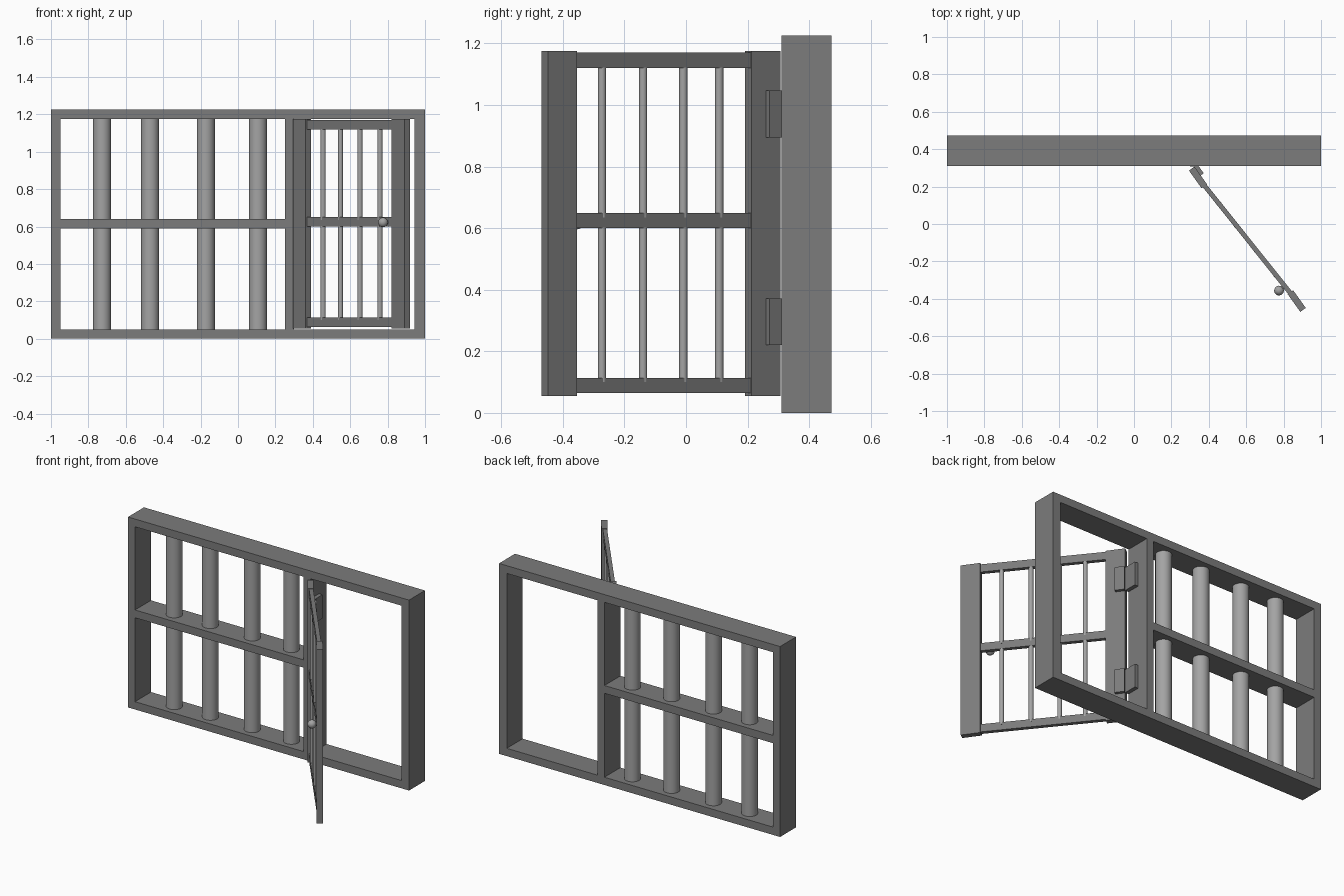
import bpy
from math import atan2, pi, radians
from mathutils import Matrix, Vector

if "Cube" in bpy.data.objects:
    bpy.data.objects.remove(bpy.data.objects["Cube"])


def material(name, v):
    m = bpy.data.materials.new(name)
    m.diffuse_color = (v, v, v, 1)
    m.use_nodes = True
    m.node_tree.nodes["Principled BSDF"].inputs["Base Color"].default_value = m.diffuse_color
    return m


DARK, STEEL = material("dark_iron", 0.2), material("steel", 0.37)


def box(name, lo, hi, m=Matrix()):
    """Dark box between two corners, placed by matrix m."""
    lo, hi = Vector(lo), Vector(hi)
    bpy.ops.mesh.primitive_cube_add(size=1)
    o = bpy.context.object
    o.name = name
    o.data.transform(Matrix.Translation((lo + hi) / 2) @ Matrix.Diagonal((*(hi - lo), 1)))
    o.data.materials.append(DARK)
    o.matrix_world = m


def rod(name, x, y, z0, z1, r, m=Matrix(), sides=32):
    """Round steel bar along local z."""
    bpy.ops.mesh.primitive_cylinder_add(vertices=sides, radius=r, depth=z1 - z0)
    o = bpy.context.object
    o.name = name
    bpy.ops.object.shade_smooth_by_angle()
    o.data.transform(Matrix.Translation((x, y, (z0 + z1) / 2)))
    o.data.materials.append(STEEL)
    o.matrix_world = m


# Fixed frame
Y0, Y1, H, T = 0.31, 0.472, 1.225, 0.05
box("frame_bottom", (-1, Y0, 0), (1, Y1, T))
box("frame_top", (-1, Y0, H - T), (1, Y1, H))
for name, x0, x1 in (("left", -1, -0.95), ("middle", 0.25, 0.30), ("right", 0.945, 1)):
    box(f"frame_post_{name}", (x0, Y0, T), (x1, Y1, H - T))
box("frame_cross_rail", (-0.95, Y0, 0.59), (0.25, Y1, 0.64))

# Thick bars of the fixed side
for x in (-0.727, -0.47, -0.172, 0.107):
    rod("frame_bar_lower", x, 0.391, T, 0.59, 0.048)
    rod("frame_bar_upper", x, 0.391, 0.64, H - T, 0.048)

# Open door: stiles turned slightly more than the rails between them
A, B = Vector((0.342, 0.249, 0)), Vector((0.870, -0.412, 0))
W, D = 0.058, 0.018  # half width and half thickness of a stile
span = (B - A).length
door = Matrix.Translation(A) @ Matrix.Rotation(atan2(B.y - A.y, B.x - A.x), 4, 'Z')
turn = Matrix.Rotation(radians(-54.5), 4, 'Z')
hinge_side = Matrix.Translation(A) @ turn
box("door_hinge_stile", (-W, -D, 0.055), (W, D, 1.175), hinge_side)
box("door_free_stile", (-W, -D, 0.055), (W, D, 1.175), Matrix.Translation(B) @ turn)
for z in (0.064, 0.6, 1.12):
    box("door_rail", (0.05, -0.0125, z), (span - 0.05, 0.0125, z + 0.05), door)
for x in (0.181, 0.330, 0.497, 0.668):
    rod("door_bar_lower", x, 0, 0.1, 0.602, 0.0135, door, 24)
    rod("door_bar_upper", x, 0, 0.635, 1.122, 0.0135, door, 24)

# Hinges: one leaf on the door, one on the middle post
for z in (0.22, 0.895):
    box("hinge_door_leaf", (-W, D, z), (0, D + 0.02, z + 0.152), hinge_side)
    box("hinge_post_leaf", (0.30, 0.308, z), (0.325, 0.395, z + 0.152))

# Knob on a short stem
side = door @ Matrix.Translation((0.743, 0, 0.622))
rod("knob_stem", 0, 0, 0, 0.04, 0.012, side @ Matrix.Rotation(pi / 2, 4, 'X'), 16)
bpy.ops.mesh.primitive_uv_sphere_add(segments=20, ring_count=12, radius=0.026)
knob = bpy.context.object
knob.name = "knob"
bpy.ops.object.shade_smooth_by_angle()
knob.data.materials.append(STEEL)
knob.matrix_world = side @ Matrix.Translation((0, -0.039, 0))
